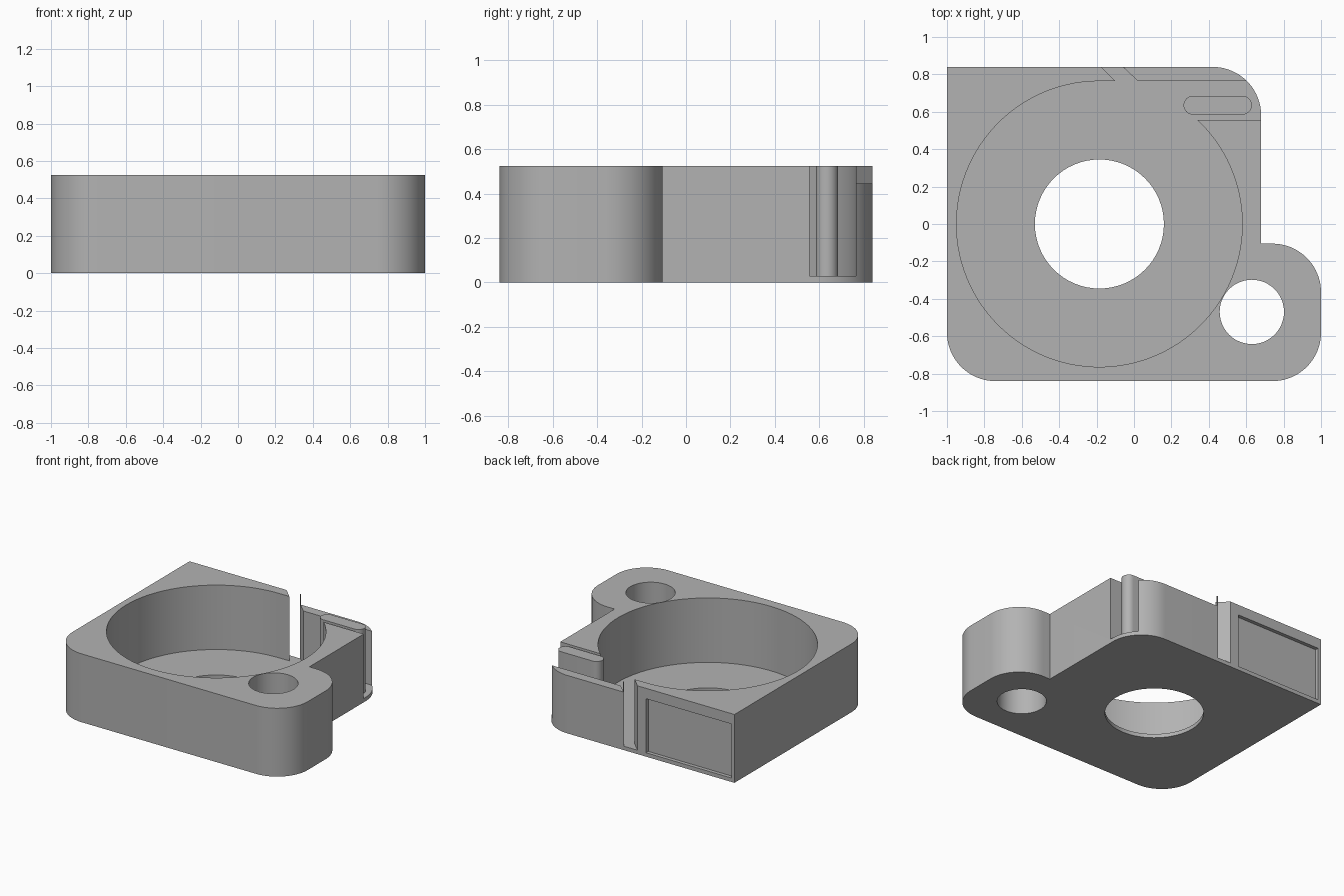
import bpy
import bmesh
from math import cos, sin, radians

if "Cube" in bpy.data.objects:
    bpy.data.objects.remove(bpy.data.objects["Cube"], do_unlink=True)

HEIGHT, FLOOR, LOW = 0.525, 0.03, 0.445
BORE = (-0.185, 0)

grey = bpy.data.materials.new("plain grey")
grey.use_nodes = True
grey.diffuse_color = (0.45, 0.45, 0.45, 1)
grey.node_tree.nodes["Principled BSDF"].inputs["Base Color"].default_value = (0.45, 0.45, 0.45, 1)


def arc(centre, r, start, end, steps):
    """Points along an arc, angles in degrees."""
    angles = [radians(start + (end - start) * i / steps) for i in range(steps + 1)]
    return [(centre[0] + r * cos(a), centre[1] + r * sin(a)) for a in angles]


def circle(centre, r, steps):
    return arc(centre, r, 0, 360, steps)[:-1]


def rect(x0, x1, y0, y1):
    return [(x0, y0), (x1, y0), (x1, y1), (x0, y1)]


def prism(name, points, z0, z1):
    """Extrude a counter-clockwise outline from z0 to z1."""
    bm = bmesh.new()
    face = bm.faces.new([bm.verts.new((x, y, z0)) for x, y in points])
    top = bmesh.ops.extrude_face_region(bm, geom=[face], use_keep_orig=True)["geom"]
    moved = [v for v in top if isinstance(v, bmesh.types.BMVert)]
    bmesh.ops.translate(bm, verts=moved, vec=(0, 0, z1 - z0))
    bmesh.ops.recalc_face_normals(bm, faces=bm.faces)
    mesh = bpy.data.meshes.new(name)
    bm.to_mesh(mesh)
    bm.free()
    mesh.materials.append(grey)
    obj = bpy.data.objects.new(name, mesh)
    bpy.context.collection.objects.link(obj)
    return obj


def activate(obj):
    bpy.ops.object.select_all(action="DESELECT")
    obj.select_set(True)
    bpy.context.view_layer.objects.active = obj


def cut(obj, points, z0, z1):
    """Subtract a prism and discard the cutter."""
    cutter = prism("cutter", points, z0, z1)
    cutter.hide_render = True
    mod = obj.modifiers.new("cut", "BOOLEAN")
    mod.operation, mod.solver, mod.object = "DIFFERENCE", "EXACT", cutter
    activate(obj)
    bpy.ops.object.modifier_apply(modifier=mod.name)
    bpy.data.objects.remove(cutter, do_unlink=True)


# Housing block: one square corner, rounded corners and a mounting ear
R = 0.26
outline = [(-1, 0.84)]
outline += arc((-1 + R, -0.84 + R), R, 180, 270, 20)
outline += arc((1 - R, -0.84 + R), R, 270, 360, 20)
outline += arc((1 - R, -0.105 - R), R, 0, 90, 20)
outline += [(0.68, -0.105)]
outline += arc((0.68 - R, 0.84 - R), R, 0, 90, 20)
housing = prism("housing", outline, 0, HEIGHT)

# Round chamber with side outlet channel and slanted slit in the back wall
chamber = arc(BORE, 0.764, 90, 406.6, 96)
chamber += [(0.8, 0.555), (0.8, 0.765), (0.02, 0.765), (-0.14, 0.915), (-0.25, 0.915), (-0.10, 0.765)]
cut(housing, chamber, FLOOR, 0.7)

# Floor opening and ear hole
cut(housing, circle(BORE, 0.345, 64), -0.1, 0.2)
cut(housing, circle((0.63, -0.47), 0.172, 48), -0.1, 0.7)

# Lowered back wall beside the channel, and shallow panel recess in the back
cut(housing, rect(-0.052, 0.8, 0.75, 0.95), LOW, 0.7)
cut(housing, rect(-0.975, -0.248, 0.812, 0.95), FLOOR, LOW)

# Rounded divider standing in the channel
divider_outline = arc((0.58, 0.635), 0.05, -90, 90, 16) + arc((0.315, 0.635), 0.05, 90, 270, 16)
divider = prism("channel_divider", divider_outline, FLOOR - 0.01, HEIGHT)

for part in (housing, divider):
    activate(part)
    bpy.ops.object.shade_smooth_by_angle(angle=radians(30))
